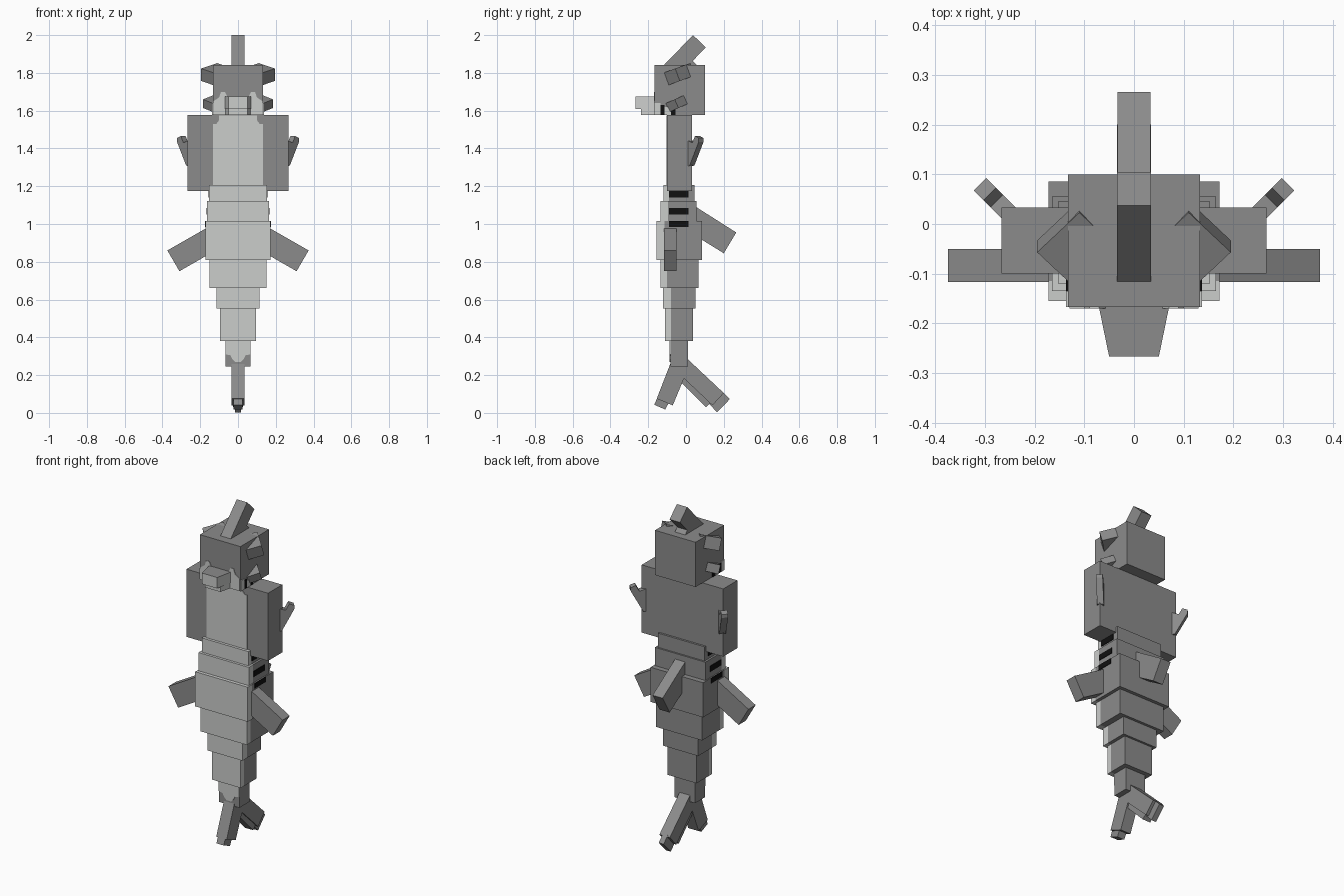
import bpy, bmesh
from math import radians
from mathutils import Vector, Matrix, Euler

if "Cube" in bpy.data.objects:
    bpy.data.objects.remove(bpy.data.objects["Cube"])


def material(name, rgb):
    m = bpy.data.materials.new(name)
    m.use_nodes = True
    m.diffuse_color = (*rgb, 1)
    m.node_tree.nodes["Principled BSDF"].inputs["Base Color"].default_value = (*rgb, 1)
    return m


GREY = material("slate_grey", (0.26, 0.26, 0.26))
PALE = material("pale_belly", (0.60, 0.61, 0.60))
BLACK = material("gill_black", (0.005, 0.005, 0.005))


def finish(name, bm, *mats, mirror=False):
    bmesh.ops.recalc_face_normals(bm, faces=bm.faces)
    mesh = bpy.data.meshes.new(name)
    bm.to_mesh(mesh)
    bm.free()
    for m in mats:
        mesh.materials.append(m)
    ob = bpy.data.objects.new(name, mesh)
    bpy.context.collection.objects.link(ob)
    if mirror:
        ob.modifiers.new("mirror", "MIRROR").use_mirror_merge = False
    return ob


def prism(name, pts, axis, lo, hi, mat, mirror=False, matrix=None):
    """Extrude a 2D outline along x (pts are y,z) or along y (pts are x,z)."""
    bm = bmesh.new()
    place = (lambda p: (lo, *p)) if axis == "x" else (lambda p: (p[0], lo, p[1]))
    face = bm.faces.new([bm.verts.new(place(p)) for p in pts])
    ext = bmesh.ops.extrude_face_region(bm, geom=[face])
    moved = [v for v in ext["geom"] if isinstance(v, bmesh.types.BMVert)]
    offset = Vector((hi - lo, 0, 0)) if axis == "x" else Vector((0, hi - lo, 0))
    bmesh.ops.translate(bm, verts=moved, vec=offset)
    if matrix:
        bm.transform(matrix)
    return finish(name, bm, mat, mirror=mirror)


def rect(a0, a1, b0, b1):
    return [(a0, b0), (a1, b0), (a1, b1), (a0, b1)]


def box(name, half_x, y, z, mat):
    return prism(name, rect(*y, *z), "x", -half_x, half_x, mat)


def segment(name, half_x, y, z, split):
    """Body ring: pale in front of the split plane, grey behind it."""
    bm = bmesh.new()
    bmesh.ops.create_cube(bm, size=1)
    bm.transform(Matrix.Translation((0, sum(y) / 2, sum(z) / 2))
                 @ Matrix.Diagonal((2 * half_x, y[1] - y[0], z[1] - z[0], 1)))
    bmesh.ops.bisect_plane(bm, geom=bm.verts[:] + bm.edges[:] + bm.faces[:],
                           plane_co=(0, split, 0), plane_no=(0, 1, 0))
    for f in bm.faces:
        f.material_index = int(f.calc_center_median().y < split)
    finish(name, bm, GREY, PALE)


def mirrored_outline(half):
    return half + [(-x, z) for x, z in reversed(half)]


# Head, chest and their pale front markings
box("head", 0.133, (-0.167, 0.10), (1.577, 1.842), GREY)
prism("face_marking", mirrored_outline(
    [(0.13, 1.578), (0.13, 1.65), (0.10, 1.67), (0.09, 1.70), (0.07, 1.70), (0.05, 1.66)]),
    "y", -0.170, -0.166, PALE)
box("chest", 0.267, (-0.10, 0.033), (1.175, 1.576), GREY)
prism("chest_marking", mirrored_outline(
    [(0.133, 1.176), (0.133, 1.53), (0.115, 1.53), (0.10, 1.55), (0.10, 1.575)]),
    "y", -0.104, -0.099, PALE)

# Cheek patches and black mouth corners
for name, y0, y1, top, mat in (("cheek_front", -0.167, -0.135, 1.64, PALE),
                               ("mouth_corner", -0.135, -0.113, 1.63, BLACK),
                               ("cheek_back", -0.113, -0.08, 1.62, PALE),
                               ("mouth_spot", -0.08, -0.055, 1.605, BLACK)):
    prism(name, rect(y0, y1, 1.578, top), "x", 0.132, 0.137, mat, mirror=True)

# Snout: tapered upper jaw with grey top, and a lower jaw
for name, tip_y, z0, z1, w0, w1 in (("upper_jaw", -0.267, 1.61, 1.675, 0.072, 0.05),
                                    ("lower_jaw", -0.237, 1.578, 1.61, 0.068, 0.05)):
    bm = bmesh.new()
    ring = [bm.verts.new(p) for p in ((-w0, -0.16, z0), (w0, -0.16, z0),
                                      (w1, tip_y, z0), (-w1, tip_y, z0))]
    base = bm.faces.new(ring)
    ext = bmesh.ops.extrude_face_region(bm, geom=[base])
    bmesh.ops.translate(bm, vec=(0, 0, z1 - z0),
                        verts=[v for v in ext["geom"] if isinstance(v, bmesh.types.BMVert)])
    for f in bm.faces:
        f.material_index = int(f.calc_center_median().z < z1 - 0.001)
    finish(name, bm, GREY, PALE)

# Crest leaning back on top of the head
prism("crest", [(-0.12, 1.838), (0.037, 2.0), (0.105, 1.935), (0.035, 1.863), (0.06, 1.838)],
      "x", -0.034, 0.034, GREY)

# Corner-out fins on the sides of the head
for name, loc, tilt, size in (("brow_fin", (0.11, -0.045, 1.79), 20, (0.12, 0.12, 0.07)),
                              ("cheek_fin", (0.107, -0.05, 1.637), 24, (0.11, 0.11, 0.05))):
    bm = bmesh.new()
    bmesh.ops.create_cube(bm, size=1)
    turn = Euler((radians(tilt), 0, 0)).to_matrix().to_4x4() @ Matrix.Rotation(radians(45), 4, "Z")
    bm.transform(Matrix.Translation(loc) @ turn @ Matrix.Diagonal((*size, 1)))
    finish(name, bm, GREY, mirror=True)

# Small hooked fins on the rear corners of the chest
prism("shoulder_fin",
      [(-0.03, 1.30), (0.01, 1.31), (0.078, 1.435), (0.078, 1.455), (0.05, 1.466),
       (0.03, 1.43), (-0.03, 1.45)],
      "y", -0.018, 0.018, GREY, mirror=True,
      matrix=Matrix.Translation((0.255, 0.025, 0)) @ Matrix.Rotation(radians(45), 4, "Z"))

# Body rings, from the waist down to the tail stem
rings = (("waist", 0.153, (-0.12, 0.045), (1.123, 1.207), -0.09),
         ("upper_belly", 0.165, (-0.135, 0.055), (1.015, 1.123), -0.095),
         ("middle_belly", 0.172, (-0.155, 0.086), (0.81, 1.015), -0.115),
         ("lower_belly", 0.152, (-0.135, 0.066), (0.66, 0.81), -0.10),
         ("upper_tail", 0.115, (-0.123, 0.05), (0.552, 0.66), -0.08),
         ("middle_tail", 0.095, (-0.11, 0.037), (0.38, 0.552), -0.08))
for ring in rings:
    segment(*ring)
box("tail_stem", 0.067, (-0.083, 0.011), (0.245, 0.38), GREY)
prism("tail_marking", mirrored_outline(
    [(0.067, 0.38), (0.067, 0.31), (0.04, 0.305), (0.03, 0.285), (0.015, 0.27)]),
    "y", -0.087, -0.082, PALE)

# Black gill stripes
for half_x, z0, z1 in ((0.153, 1.14, 1.174), (0.165, 1.05, 1.084), (0.172, 0.984, 1.015)):
    prism("gill_stripe", rect(-0.09, 0.012, z0, z1), "x", half_x - 0.002, half_x + 0.003,
          BLACK, mirror=True)

# Side fins and dorsal fin
prism("side_fin", [(0.15, 0.988), (0.374, 0.86), (0.31, 0.75), (0.15, 0.842)],
      "y", -0.117, -0.05, GREY, mirror=True)
prism("dorsal_fin", [(0.03, 1.105), (0.266, 0.955), (0.20, 0.845), (0.03, 0.95)],
      "x", -0.033, 0.033, GREY)

# Tail flukes with stepped tips
flukes = (("front_fluke", 0.034, [(-0.083, 0.26), (-0.155, 0.075), (-0.07, 0.04), (0.005, 0.22), (0, 0.26)]),
          ("front_fluke_tip", 0.024, [(-0.15, 0.085), (-0.168, 0.043), (-0.11, 0.018), (-0.09, 0.055)]),
          ("rear_fluke", 0.034, [(0.0, 0.293), (0.20, 0.105), (0.14, 0.04), (-0.04, 0.21)]),
          ("rear_fluke_tip", 0.016, [(0.19, 0.115), (0.232, 0.073), (0.165, 0.003), (0.12, 0.05)]),
          ("rear_fluke_keel", 0.026, [(0.105, 0.03), (-0.03, 0.165), (0.0, 0.2), (0.135, 0.06)]))
for name, half_x, pts in flukes:
    prism(name, pts, "x", -half_x, half_x, GREY)
